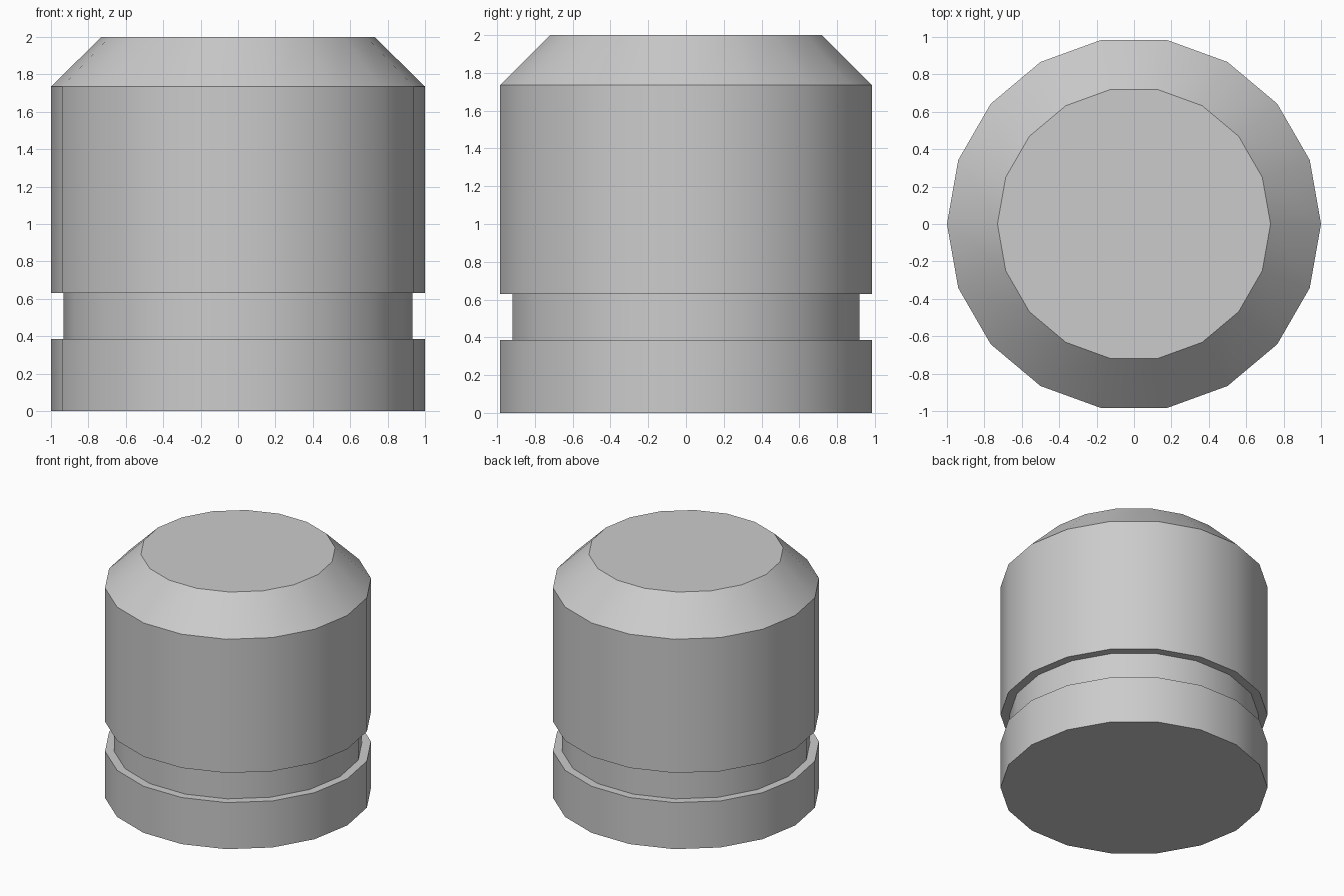
import bpy
import bmesh
import math

if "Cube" in bpy.data.objects:
    bpy.data.objects.remove(bpy.data.objects["Cube"])

SIDES = 18

# Radius and height pairs, from the base up to the chamfered top
PROFILE = [(1.0, 0.0), (1.0, 0.385), (0.933, 0.385), (0.933, 0.63),
           (1.0, 0.63), (1.0, 1.735), (0.73, 2.0)]


def lathe(name, profile, sides):
    """Turn a profile around z and cap both ends."""
    bm = bmesh.new()
    rings = []
    for r, z in profile:
        rings.append([bm.verts.new((r * math.cos(math.tau * i / sides),
                                    r * math.sin(math.tau * i / sides), z))
                      for i in range(sides)])
    for low, high in zip(rings, rings[1:]):
        for i in range(sides):
            j = (i + 1) % sides
            bm.faces.new((low[i], low[j], high[j], high[i]))
    bm.faces.new(rings[0][::-1])
    bm.faces.new(rings[-1])
    bmesh.ops.recalc_face_normals(bm, faces=bm.faces[:])
    mesh = bpy.data.meshes.new(name)
    bm.to_mesh(mesh)
    bm.free()
    obj = bpy.data.objects.new(name, mesh)
    bpy.context.collection.objects.link(obj)
    return obj


# Grooved plug with a chamfered top
plug = lathe("grooved_plug", PROFILE, SIDES)
bpy.context.view_layer.objects.active = plug
plug.select_set(True)
bpy.ops.object.shade_smooth_by_angle(angle=math.radians(30))
